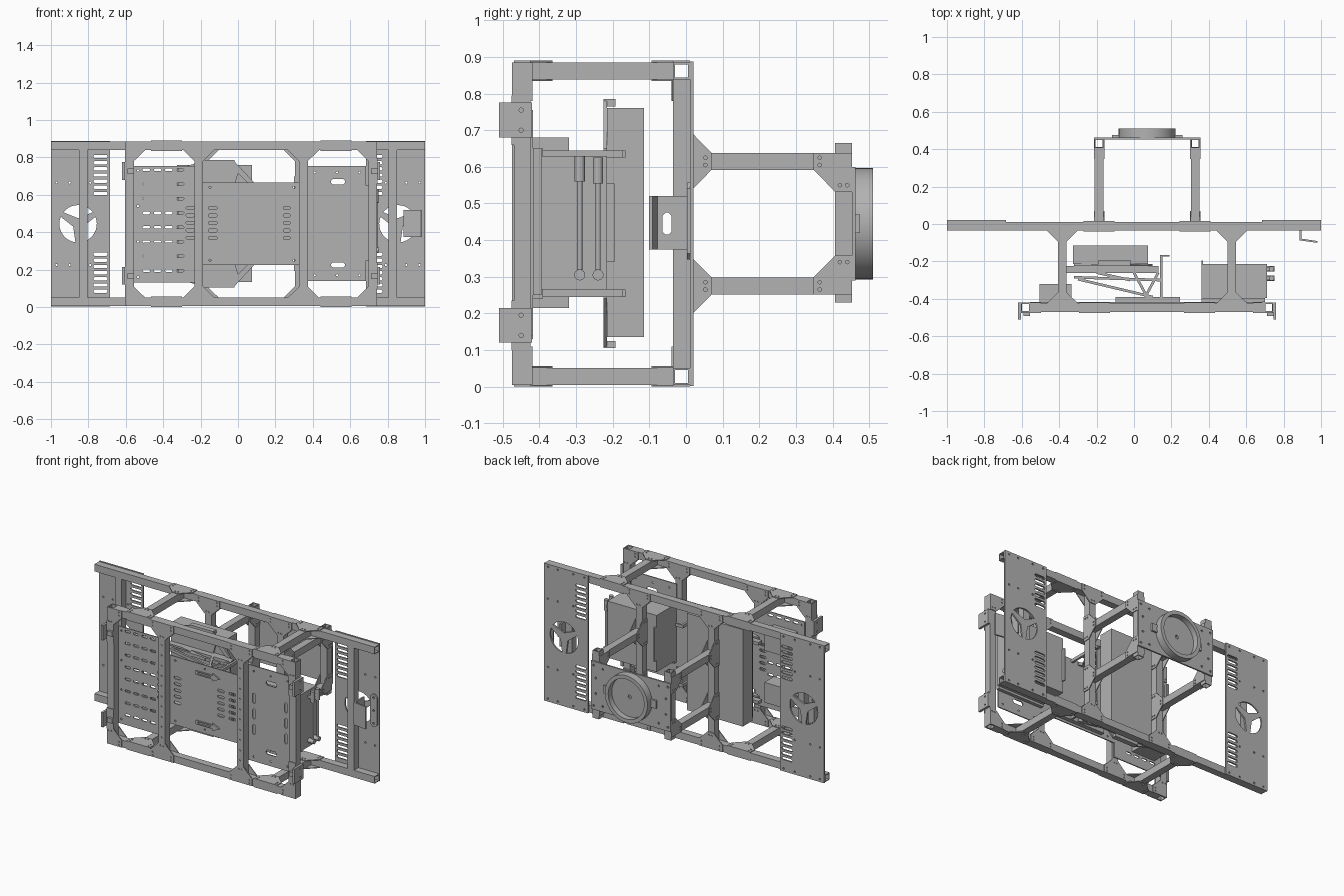
import bpy, bmesh, math
from mathutils import Matrix, Vector

cube = bpy.data.objects.get("Cube")
if cube:
    bpy.data.objects.remove(cube, do_unlink=True)

grey = bpy.data.materials.new("plain grey")
grey.use_nodes = True
grey.diffuse_color = (0.45, 0.45, 0.45, 1)
grey.node_tree.nodes["Principled BSDF"].inputs["Base Color"].default_value = grey.diffuse_color

# Profile planes: x uses (y, z), y uses (x, z), z uses (x, y)
BASIS = {"x": Matrix(((0, 0, 1), (1, 0, 0), (0, 1, 0))),
         "y": Matrix(((1, 0, 0), (0, 0, -1), (0, 1, 0))),
         "z": Matrix.Identity(3)}
parts = []


def sheet(name, axis, lo, hi, outline, holes=()):
    """Extruded flat profile with cut-outs."""
    curve = bpy.data.curves.new(name, "CURVE")
    curve.dimensions = "2D"
    curve.fill_mode = "BOTH"
    curve.extrude = (hi - lo) / 2
    for loop in [outline, *holes]:
        spline = curve.splines.new("POLY")
        spline.points.add(len(loop) - 1)
        spline.use_cyclic_u = True
        for point, (u, v) in zip(spline.points, loop):
            point.co = (u, v, 0, 1)
    obj = bpy.data.objects.new(name, curve)
    bpy.context.scene.collection.objects.link(obj)
    offset = Vector([(lo + hi) / 2 if a == axis else 0 for a in "xyz"])
    obj.matrix_world = Matrix.Translation(offset) @ BASIS[axis].to_4x4()
    curve.materials.append(grey)
    parts.append(obj)


def rect(u0, u1, v0, v1):
    return [(u0, v0), (u1, v0), (u1, v1), (u0, v1)]


def disc(u, v, r, n=8):
    return [(u + r * math.cos(math.tau * i / n), v + r * math.sin(math.tau * i / n)) for i in range(n)]


def slot(u, v, w, h):
    """Rounded slot centred on u, v."""
    a, b, c = w / 2, h / 2, min(w, h) / 3
    return [(u + x, v + y) for x, y in ((-a, c - b), (c - a, -b), (a - c, -b), (a, c - b),
                                       (a, b - c), (a - c, b), (c - a, b), (-a, b - c))]


def box(name, x0, x1, y0, y1, z0, z1):
    sheet(name, "z", z0, z1, rect(x0, x1, y0, y1))


HALF, SKIN = 0.023, 0.005


def tube(name, axis, lo, hi, u, v):
    square = lambda h: rect(u - h, u + h, v - h, v + h)
    sheet(name, axis, lo, hi, square(HALF), [square(HALF - SKIN)])


def gusset(name, axis, level, u, v, du, dv, corner=0):
    """Bolted plates on both faces of a tube joint; the stem points along du, dv."""
    wide, reach, bolt = 0.083, 0.082, 0.065
    left = -HALF if corner else -wide
    shape = [(left, -HALF), (wide, -HALF), (wide, HALF), (HALF, reach), (-HALF, reach)]
    bolts = [(bolt, 0.01), (bolt, -0.01), (0.01, bolt), (-0.01, bolt)]
    if not corner:
        shape.append((left, HALF))
        bolts += [(-bolt, 0.01), (-bolt, -0.01)]
    flip = corner or 1
    place = lambda a, b: (u - a * flip * dv + b * du, v + a * flip * du + b * dv)
    holes = [disc(*place(a, b), 0.005) for a, b in bolts]
    for lo in (level - HALF - SKIN, level + HALF):
        sheet(name, axis, lo, lo + SKIN, [place(a, b) for a, b in shape], holes)


def strut(name, p, q, width, z0, z1):
    p, q = Vector(p), Vector(q)
    side = (q - p).normalized().orthogonal() * width / 2
    sheet(name, "z", z0, z1, [tuple(w) for w in (p - side, q - side, q + side, p + side)])


TOP, BOTTOM, MIDDLE = 0.862, 0.028, 0.445
FRONT, REAR, CENTRE = -0.447, -0.012, 0.07

# Rails, front to rear beams and their gussets
for level, inward in ((TOP, -1), (BOTTOM, 1)):
    tube("rear_rail", "x", -1, 1, REAR, level)
    tube("front_rail", "x", CENTRE - 0.63, CENTRE + 0.63, FRONT, level)
    for side in (-1, 1):
        beam = CENTRE + side * 0.453
        tube("depth_beam", "y", FRONT + HALF, REAR - HALF, beam, level)
        gusset("beam_gusset_front", "z", level, beam, FRONT, 0, 1)
        gusset("beam_gusset_rear", "z", level, beam, REAR, 0, -1)
        gusset("front_post_gusset", "y", FRONT, CENTRE + side * 0.28, level, 0, inward)
        gusset("rear_post_gusset", "y", REAR, CENTRE + side * 0.257, level, 0, inward)
        gusset("front_corner_gusset", "y", FRONT, CENTRE + side * 0.65, level, 0, inward, side * inward)

low, high = BOTTOM + HALF, TOP - HALF
for side in (-1, 1):
    # Upright posts
    tube("front_post", "z", low, high, CENTRE + side * 0.28, FRONT)
    tube("front_end_post", "z", BOTTOM - HALF, TOP + HALF, CENTRE + side * 0.65, FRONT)
    tube("rear_post", "z", low, high, CENTRE + side * 0.257, REAR)
    tube("rear_end_post", "z", low, high, side * 0.828, REAR)
    sheet("front_post_face", "y", FRONT - HALF - SKIN, FRONT - HALF,
          rect(*[CENTRE + side * 0.28 + k * HALF for k in (-1, 1)], 0.11, 0.78),
          [disc(CENTRE + side * 0.28, 0.15 + 0.066 * i, 0.006) for i in range(10)])

    # Rear end plates with vent slots and a spoked round opening
    hub, holes = side * 0.855, []
    for i in range(7):
        for flip in (-1, 1):
            holes.append(slot(side * 0.735, MIDDLE + flip * (0.162 + 0.033 * i), 0.076, 0.018))
    for i in range(3):
        start = math.tau * i / 3 + math.pi / 6
        arc = [start + 0.14 + (math.tau / 3 - 0.28) * k / 10 for k in range(11)]
        mid = start + math.pi / 3
        holes.append([(hub + 0.03 * math.cos(mid), MIDDLE + 0.03 * math.sin(mid))]
                     + [(hub + 0.1 * math.cos(a), MIDDLE + 0.1 * math.sin(a)) for a in arc])
    for x in (0.71, 0.79, 0.9, 0.97):
        for flip in (-1, 1):
            holes.append(disc(side * x, MIDDLE + flip * 0.425, 0.006))
            if x > 0.75:
                holes.append(disc(side * x, MIDDLE + flip * 0.22, 0.006))
    sheet("end_plate", "y", 0.011, 0.021, rect(side * 0.685, side, 0.002, 0.888), holes)

    # Rear extension arms and posts
    x = CENTRE + side * 0.257
    tube("extension_post", "z", 0.23, 0.665, x, 0.43)
    for flip in (-1, 1):
        z = MIDDLE + flip * 0.17
        tube("extension_arm", "y", REAR + HALF, 0.407, x, z)
        gusset("arm_gusset", "x", x, REAR, z, 1, 0)
        gusset("extension_gusset", "x", x, 0.43, z, -1, 0, flip)

    # Hook brackets on the front corners
    for z in (0.68, 0.12):
        a, b = CENTRE + side * 0.675, CENTRE + side * 0.69
        sheet("hook_bracket", "x", min(a, b), max(a, b), rect(-0.51, -0.42, z, z + 0.095),
              [disc(-0.45, z + 0.02, 0.006), disc(-0.45, z + 0.075, 0.006)])
        a, b = CENTRE + side * 0.625, CENTRE + side * 0.675
        box("hook_plate", min(a, b), max(a, b), -0.476, -0.47, z - 0.02, z + 0.115)
        box("hook_lug", min(a, b) + 0.015, max(a, b), -0.492, -0.476, z + 0.03, z + 0.06)

# Rear mounting plate with a round cup
bolts = [disc(CENTRE + s * x, MIDDLE + f * z, 0.007) for s in (-1, 1) for f in (-1, 1)
         for x, z in ((0.265, 0.13), (0.25, 0.05), (0.2, 0.12))]
sheet("mounting_plate", "y", 0.453, 0.463, rect(-0.215, 0.355, 0.29, 0.6), bolts)
sheet("cup_base", "y", 0.463, 0.473, disc(CENTRE, MIDDLE, 0.15, 48), [disc(CENTRE, MIDDLE, 0.012, 12)])
sheet("cup_ring", "y", 0.463, 0.51, disc(CENTRE, MIDDLE, 0.152, 48), [disc(CENTRE, MIDDLE, 0.128, 48)])
for side in (-1, 1):
    x = CENTRE + side * 0.168
    box("cup_lug", x - 0.02, x + 0.02, 0.463, 0.475, 0.42, 0.47)

# Front panels
face, back = FRONT + HALF, FRONT + HALF + 0.007
holes = [slot(x, 0.195 + 0.077 * i, 0.04, 0.014) for i in range(8) for x in (-0.49, -0.43, -0.37, -0.31)]
holes += [slot(-0.255, 0.37 + 0.04 * i, 0.045, 0.016) for i in range(5)]
holes += [disc(-0.535, 0.16 + 0.19 * i, 0.006) for i in range(4)]
sheet("left_panel", "y", face, back, rect(-0.555, -0.2, 0.13, 0.755), holes)
holes = [slot(x, 0.37 + 0.04 * i, 0.048, 0.016) for i in range(5) for x in (-0.135, 0.175, 0.255)]
holes += [disc(x, z, 0.006) for x in (-0.15, 0.06, 0.3) for z in (0.25, 0.64)]
sheet("centre_panel", "y", face, back, rect(-0.2, 0.36, 0.225, 0.665), holes)
holes = [slot(x, MIDDLE + 0.1 * i, 0.022, 0.065) for i in (-1, 0, 1) for x in (0.41, 0.64)]
holes += [slot(0.535, z, 0.075, 0.028) for z in (0.225, 0.67)]
holes += [disc(x, z, 0.006) for x in (0.41, 0.53, 0.65) for z in (0.17, 0.72)]
sheet("right_panel", "y", face, back, rect(0.36, 0.685, 0.14, 0.755), holes)
for z in (0.285, 0.605):
    sheet("arrow_tab", "y", face - 0.008, face,
          [(0, z - 0.012), (0.12, z - 0.012), (0.12, z - 0.025), (0.17, z),
           (0.12, z + 0.025), (0.12, z + 0.012), (0, z + 0.012)], [slot(0.06, z, 0.09, 0.012)])

# Equipment box with side hoses
box("equipment_box", 0.36, 0.71, -0.395, -0.215, 0.265, 0.63)
box("equipment_flange", 0.36, 0.7, -0.417, -0.395, 0.25, 0.65)
sheet("equipment_strip", "x", 0.36, 0.37, rect(-0.215, -0.195, 0.34, 0.555))
for y, z in ((-0.29, 0.56), (-0.24, 0.555)):
    sheet("hose_knob", "x", 0.71, 0.75, disc(y, 0.305, 0.015, 16))
    sheet("hose", "z", 0.305, z, disc(0.738, y, 0.007, 12))
    sheet("hose_plug", "z", z, z + 0.07, disc(0.736, y, 0.014, 12))
    box("hose_elbow", 0.71, 0.74, y - 0.01, y + 0.01, z + 0.02, z + 0.04)

# Large rear case on a chamfered carrier plate
box("rear_case", -0.325, 0.075, -0.215, -0.115, 0.135, 0.76)
outline = [(-0.32, 0.15), (-0.19, 0.11), (-0.02, 0.11), (0.1, 0.24),
           (0.1, 0.65), (-0.02, 0.78), (-0.19, 0.78), (-0.32, 0.74)]
holes = [[(0.0, MIDDLE + f * 0.27), (0.07, MIDDLE + f * 0.2), (-0.02, MIDDLE + f * 0.2)] for f in (-1, 1)]
sheet("carrier_plate", "y", -0.225, -0.215, outline, holes)
for z in (0.105, 0.765):
    box("carrier_tab", -0.19, -0.02, -0.225, -0.192, z, z + 0.02)

# Truss brackets between the centre panel and the case
box("truss_base", -0.1, 0.245, -0.417, -0.39, 0.24, 0.65)
for z in (0.245, 0.625):
    top = z + 0.02
    for p, q in (((-0.32, -0.285), (0.15, -0.3)), ((-0.3, -0.295), (0.1, -0.39)),
                 ((0.0, -0.26), (0.07, -0.39)), ((0.13, -0.26), (0.06, -0.39)),
                 ((-0.2, -0.26), (-0.02, -0.3)), ((0.145, -0.165), (0.145, -0.39))):
        strut("truss_strut", p, q, 0.014, z, top)
    box("truss_rail", -0.36, 0.13, -0.262, -0.225, z, top)
    box("truss_hook", 0.14, 0.19, -0.175, -0.165, z, top)

# Small boxes behind the left panel
for z in (0.215, 0.55):
    box("small_box", -0.505, -0.335, -0.417, -0.32, z, z + 0.13)

# Bent bracket on the left end plate
sheet("bent_bracket", "x", 0.885, 0.895, rect(-0.085, 0.011, 0.375, 0.52), [slot(-0.052, MIDDLE, 0.025, 0.06)])
strut("bent_flange", (0.885, -0.082), (0.98, -0.096), 0.01, 0.375, 0.52)
sheet("bracket_pad", "y", 0.003, 0.011, slot(0.965, 0.452, 0.05, 0.21),
      [disc(0.965, z, 0.007) for z in (0.37, 0.452, 0.535)])

# Turn the profiles into clean meshes
bpy.ops.object.select_all(action="DESELECT")
for obj in parts:
    obj.select_set(True)
bpy.context.view_layer.objects.active = parts[0]
bpy.ops.object.convert(target="MESH")
for obj in parts:
    bm = bmesh.new()
    bm.from_mesh(obj.data)
    bmesh.ops.remove_doubles(bm, verts=bm.verts, dist=0.00001)
    bmesh.ops.recalc_face_normals(bm, faces=bm.faces)
    bm.to_mesh(obj.data)
    bm.free()
bpy.ops.object.shade_smooth_by_angle(angle=math.radians(25))
